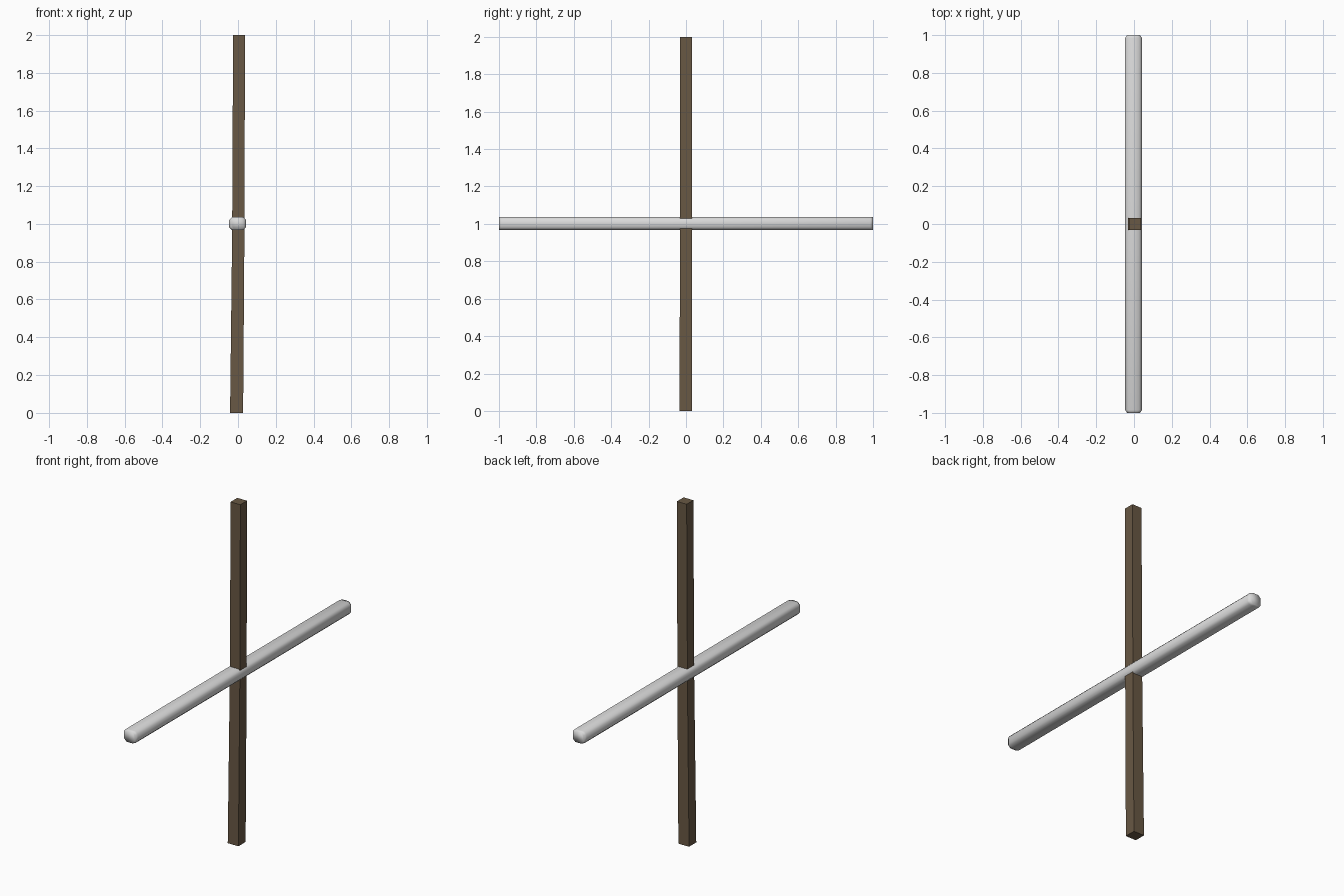
import bpy, bmesh

if "Cube" in bpy.data.objects:
    bpy.data.objects.remove(bpy.data.objects["Cube"])


def material(name, rgb):
    m = bpy.data.materials.new(name)
    m.diffuse_color = (*rgb, 1)
    m.use_nodes = True
    m.node_tree.nodes["Principled BSDF"].inputs["Base Color"].default_value = m.diffuse_color
    return m


def loft(name, rings, mat, smooth):
    """Skin a list of matching cross-section loops and cap both ends."""
    bm = bmesh.new()
    loops = [[bm.verts.new(p) for p in ring] for ring in rings]
    n = len(loops[0])
    for a, b in zip(loops, loops[1:]):
        for i in range(n):
            j = (i + 1) % n
            bm.faces.new((a[i], a[j], b[j], b[i]))
    bm.faces.new(loops[0][::-1])
    bm.faces.new(loops[-1])
    bmesh.ops.recalc_face_normals(bm, faces=bm.faces)
    for f in bm.faces:
        f.smooth = smooth
    me = bpy.data.meshes.new(name)
    bm.to_mesh(me)
    bm.free()
    me.materials.append(mat)
    ob = bpy.data.objects.new(name, me)
    bpy.context.collection.objects.link(ob)
    return ob


brown = material("dark brown wood", (0.14, 0.098, 0.058))
grey = material("light grey", (0.7, 0.7, 0.7))


# Upright post, leaning slightly toward -x at the foot
def square(x0, x1, y0, y1, z):
    return [(x0, y0, z), (x1, y0, z), (x1, y1, z), (x0, y1, z)]


loft("post", [square(-0.042, 0.027, -0.035, 0.032, 0),
              square(-0.031, 0.034, -0.032, 0.031, 0.95),
              square(-0.026, 0.037, -0.031, 0.031, 2)], brown, False)


# Crossbar with chamfered edges, soft shaded
def octagon(y, s):
    x0, x1, z0, z1, c = -0.047 + s, 0.042 - s, 0.968, 1.036, 0.015
    return [(x0 + c, y, z0), (x1 - c, y, z0), (x1, y, z0 + c), (x1, y, z1 - c),
            (x1 - c, y, z1), (x0 + c, y, z1), (x0, y, z1 - c), (x0, y, z0 + c)]


loft("crossbar", [octagon(-1, 0.01), octagon(-0.985, 0),
                  octagon(0.985, 0), octagon(1, 0.01)], grey, True)
